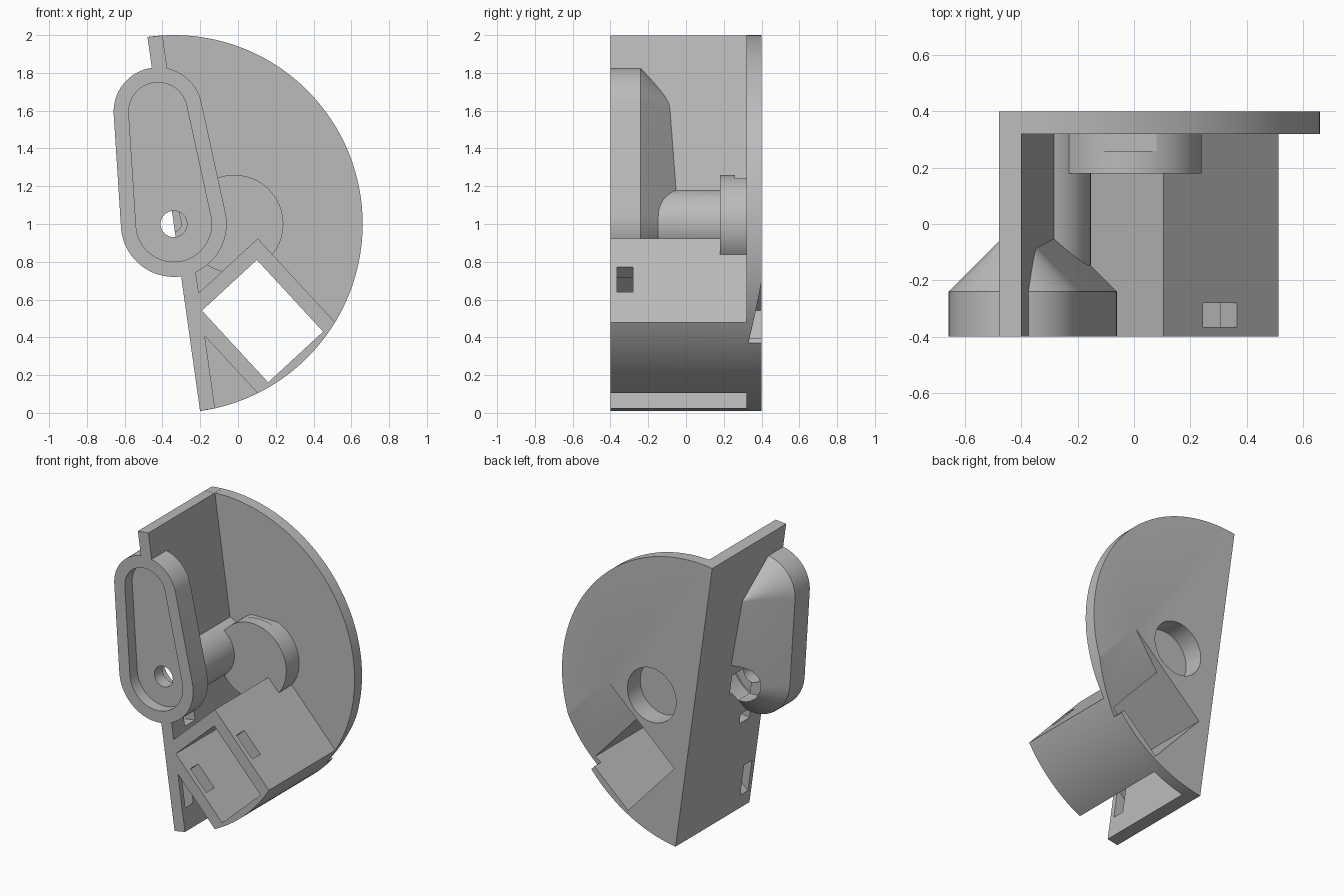
import bpy, bmesh, math
from mathutils import Vector

cube = bpy.data.objects.get("Cube")
if cube:
    bpy.data.objects.remove(cube, do_unlink=True)

grey = bpy.data.materials.new("plain_grey")
grey.use_nodes = True
COLOUR = (0.5, 0.5, 0.5, 1)
grey.diffuse_color = COLOUR
grey.node_tree.nodes["Principled BSDF"].inputs["Base Color"].default_value = COLOUR

# Directions in the x-z plane
C = Vector((-0.34, 1.0))                       # pivot
TILT = math.radians(98)                        # spine direction
D = Vector((math.cos(TILT), math.sin(TILT)))
N = Vector((D.y, -D.x))
BOX_ANGLE = math.radians(42.7)
V = Vector((math.cos(BOX_ANGLE), math.sin(BOX_ANGLE)))
U = Vector((V.y, -V.x))
A = Vector((0.10, 0.81))                       # top corner of the box opening


def arc(c, r, a0, a1, n):
    return [c + r * Vector((math.cos(a0 + (a1 - a0) * i / n),
                            math.sin(a0 + (a1 - a0) * i / n))) for i in range(n + 1)]


def circle(c, r, n=64):
    return arc(c, r, 0, math.tau, n)[:-1]


def box_rect(u0, u1, v0, v1):
    return [A + U * u + V * v for u, v in ((u0, v0), (u1, v0), (u1, v1), (u0, v1))]


def pod_outline(r1, r2, length=0.6):
    t = math.acos((r1 - r2) / length)
    return (arc(C + D * length, r2, TILT - t, TILT + t, 32)
            + arc(C, r1, TILT + t, TILT + math.tau - t, 40))


def finish(name, bm):
    bmesh.ops.recalc_face_normals(bm, faces=bm.faces)
    me = bpy.data.meshes.new(name)
    bm.to_mesh(me)
    bm.free()
    me.materials.append(grey)
    ob = bpy.data.objects.new(name, me)
    bpy.context.scene.collection.objects.link(ob)
    return ob


def prism(name, pts, y0, y1):
    bm = bmesh.new()
    rings = [[bm.verts.new((p.x, y, p.y)) for p in pts] for y in (y0, y1)]
    for r in rings:
        bm.faces.new(r)
    for i in range(len(pts)):
        j = (i + 1) % len(pts)
        bm.faces.new((rings[0][i], rings[0][j], rings[1][j], rings[1][i]))
    return finish(name, bm)


def combine(target, tool, operation):
    mod = target.modifiers.new(operation.lower(), "BOOLEAN")
    mod.operation, mod.object, mod.solver = operation, tool, "EXACT"
    bpy.context.view_layer.objects.active = target
    bpy.ops.object.modifier_apply(modifier=mod.name)
    bpy.data.objects.remove(tool, do_unlink=True)


# Half-disc back plate
half_disc = arc(C, 1.0, TILT - math.pi, TILT, 96)
body = prism("half_disc_bracket", half_disc, 0.32, 0.40)

# Spine wall along the straight edge
reach = math.sqrt(1 - 0.08 ** 2)
spine = prism("spine_wall", [C - D, C - D * reach + N * 0.08,
                             C + D * reach + N * 0.08, C + D], -0.40, 0.40)
combine(body, spine, "UNION")

# Box sleeve trimmed by the disc rim
sleeve = prism("box_sleeve", box_rect(-0.08, 1.0, -0.476, 0.08), -0.40, 0.36)
combine(sleeve, prism("rim_trim", half_disc, -0.6, 0.6), "INTERSECT")
combine(body, sleeve, "UNION")

# Half tube around the pivot groove
tube = prism("pivot_tube", arc(C, 0.187, TILT - math.pi, TILT, 40), -0.20, 0.36)
combine(body, tube, "UNION")

# Round boss with a small flat on top
BOSS = Vector((-0.02, 1.0))
boss = prism("round_boss", circle(BOSS, 0.26), 0.18, 0.36)
flat = [Vector(p) for p in ((-0.3, 1.24), (0.3, 1.24), (0.3, 1.4), (-0.3, 1.4))]
combine(boss, prism("boss_flat", flat, 0.26, 0.45), "DIFFERENCE")
combine(body, boss, "UNION")

# Pod with a ridged, tapering back
bm = bmesh.new()
for y in (-0.40, -0.24):
    for p in pod_outline(0.28, 0.235):
        bm.verts.new((p.x, y, p.y))
for p, y in ((C, 0.04), (C + D * 0.6, -0.005)):
    bm.verts.new((p.x, y, p.y))
bmesh.ops.convex_hull(bm, input=bm.verts)
bmesh.ops.dissolve_limit(bm, angle_limit=0.002, verts=bm.verts, edges=bm.edges)
combine(body, finish("pod", bm), "UNION")

# Openings: pod recess, pivot hole and groove, boss cup, box opening, slots
SLOT = box_rect(0.126, 0.304, -1.2, 0.3)
PORT = [C - D * s + N * o for s, o in ((0.27, -0.1), (0.34, -0.1), (0.34, 0.1), (0.27, 0.1))]
for name, pts, y0, y1 in (
        ("pod_recess", pod_outline(0.20, 0.155), -0.50, -0.32),
        ("pivot_hole", circle(C, 0.07, 32), -0.50, 0.0),
        ("pivot_groove", circle(C, 0.15), -0.235, 0.50),
        ("boss_cup", circle(BOSS, 0.185), 0.26, 0.50),
        ("box_opening", box_rect(0, 0.517, -0.396, 0), -0.50, 0.50),
        ("side_slot", SLOT, -0.365, -0.28),
        ("spine_port", PORT, -0.27, -0.16)):
    combine(body, prism(name, pts, y0, y1), "DIFFERENCE")

# Shallow ramp leading into the box opening on the back
bm = bmesh.new()
ends = []
for u in (0.0, 0.9):
    ring = []
    for v, y in ((-0.05, 0.33), (0.30, 0.40), (0.30, 0.45), (-0.05, 0.45)):
        p = A + U * u + V * v
        ring.append(bm.verts.new((p.x, y, p.y)))
    ends.append(ring)
bmesh.ops.convex_hull(bm, input=bm.verts)
ramp = finish("back_ramp", bm)
combine(body, ramp, "DIFFERENCE")

# Smooth curves, sharp edges
bpy.ops.object.select_all(action="DESELECT")
body.select_set(True)
bpy.context.view_layer.objects.active = body
bpy.ops.object.shade_smooth_by_angle(angle=math.radians(20))
